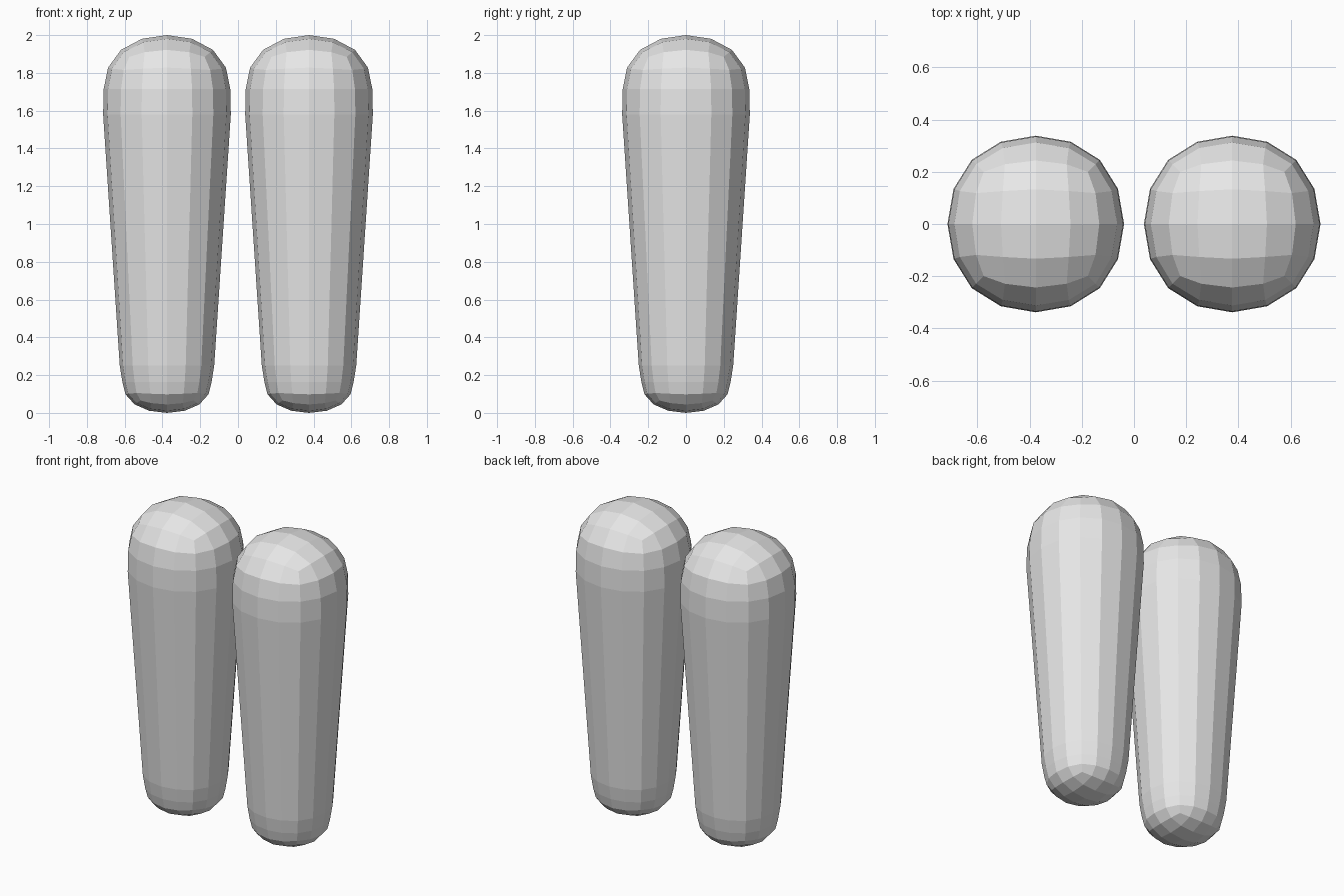
import bpy
import bmesh
from mathutils import Vector

old = bpy.data.objects.get("Cube")
if old:
    bpy.data.objects.remove(old, do_unlink=True)

# One plain colour
grey = bpy.data.materials.new("light grey")
grey.use_nodes = True
colour = (0.8, 0.8, 0.8, 1.0)
grey.diffuse_color = colour
grey.node_tree.nodes["Principled BSDF"].inputs["Base Color"].default_value = colour

# Wall rings from top to bottom: (height, radius)
RINGS = [(1.715, 0.335), (1.58, 0.338), (0.25, 0.25), (0.163, 0.236)]
TOP = 2.0
SPACING = 0.376


def unit_dome():
    """Upper half of a subdivided cube, scaled to unit radius."""
    bpy.ops.mesh.primitive_cube_add(size=2)
    cube = bpy.context.object
    subsurf = cube.modifiers.new("round", 'SUBSURF')
    subsurf.levels = 2
    graph = bpy.context.evaluated_depsgraph_get()
    bm = bmesh.new()
    bm.from_mesh(cube.evaluated_get(graph).to_mesh())
    bpy.data.objects.remove(cube, do_unlink=True)
    lower = [v for v in bm.verts if v.co.z < -0.01]
    bmesh.ops.delete(bm, geom=lower, context='VERTS')
    reach = max(v.co.z for v in bm.verts)
    bmesh.ops.scale(bm, vec=Vector((1, 1, 1)) / reach, verts=bm.verts)
    mesh = bpy.data.meshes.new("dome")
    bm.to_mesh(mesh)
    bm.free()
    return mesh


def add_dome(bm, dome, z, radius, height):
    """Add a dome whose open rim lies at z; a negative height points down."""
    before = set(bm.verts)
    bm.from_mesh(dome)
    for v in set(bm.verts) - before:
        v.co = Vector((v.co.x * radius, v.co.y * radius, z + v.co.z * height))


def build_leg_mesh():
    dome = unit_dome()
    bm = bmesh.new()

    # Rounded top
    z, radius = RINGS[0]
    add_dome(bm, dome, z, radius, TOP - z)

    # Tapered wall, extruded ring by ring from the rim
    rim = [e for e in bm.edges if e.is_boundary]
    for next_z, next_radius in RINGS[1:]:
        out = bmesh.ops.extrude_edge_only(bm, edges=rim)["geom"]
        rim = [g for g in out if isinstance(g, bmesh.types.BMEdge)]
        ratio = next_radius / radius
        for v in {v for e in rim for v in e.verts}:
            v.co = Vector((v.co.x * ratio, v.co.y * ratio, next_z))
        z, radius = next_z, next_radius

    # Rounded foot
    add_dome(bm, dome, z, radius, -z)
    bmesh.ops.remove_doubles(bm, verts=bm.verts, dist=0.001)
    bmesh.ops.recalc_face_normals(bm, faces=bm.faces)
    for f in bm.faces:
        f.smooth = False

    mesh = bpy.data.meshes.new("leg")
    bm.to_mesh(mesh)
    bm.free()
    bpy.data.meshes.remove(dome)
    mesh.materials.append(grey)
    return mesh


# Two matching legs side by side
leg_mesh = build_leg_mesh()
for name, side in (("left_leg", 1), ("right_leg", -1)):
    leg = bpy.data.objects.new(name, leg_mesh)
    leg.location.x = side * SPACING
    bpy.context.collection.objects.link(leg)
